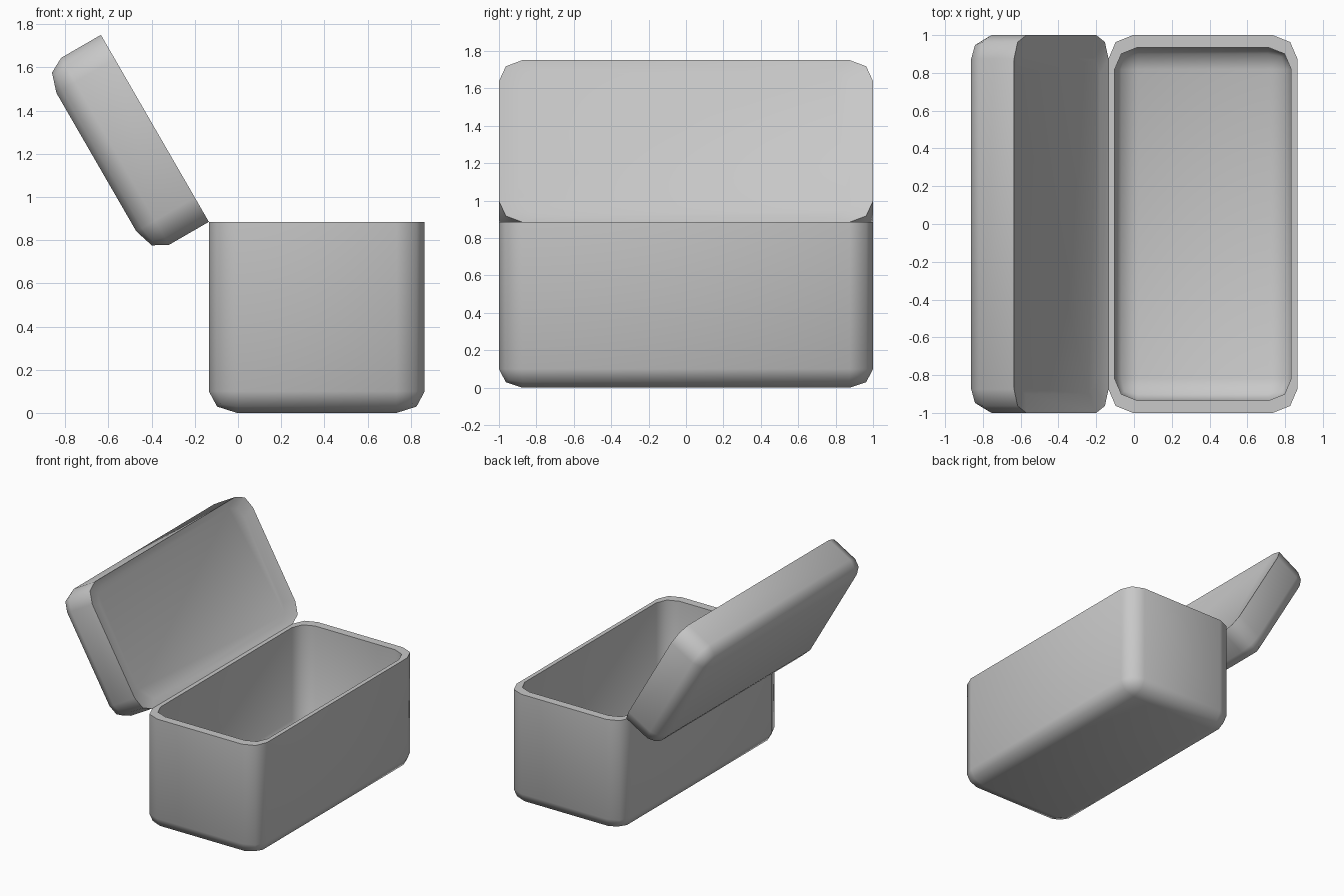
import bpy, bmesh, math
from mathutils import Matrix, Vector

if "Cube" in bpy.data.objects:
    bpy.data.objects.remove(bpy.data.objects["Cube"], do_unlink=True)

COLOUR = (0.58, 0.58, 0.58, 1)
grey = bpy.data.materials.new("mid_grey")
grey.use_nodes = True
grey.diffuse_color = COLOUR
grey.node_tree.nodes["Principled BSDF"].inputs["Base Color"].default_value = COLOUR

WIDTH, LENGTH, HINGE_Z = 1.0, 2.0, 0.885
RADIUS = Vector((0.13, 0.125, 0.1))


def at_rim(item):
    return all(abs(v.co.z) < 1e-3 for v in item.verts)


def rounded_block(depth, scale=1.0):
    """Block rounded at its corners and floor, with its flat cap at z = 0."""
    size = Vector((WIDTH * scale, LENGTH * scale, depth))
    radius = RADIUS * scale
    # The bevel is made at unit radius, then stretched to its radius on each axis
    unit = Vector([s / r for s, r in zip(size, radius)])
    bm = bmesh.new()
    bmesh.ops.create_cube(bm, size=1)
    bmesh.ops.scale(bm, vec=unit, verts=bm.verts)
    bmesh.ops.translate(bm, vec=(0, 0, -unit.z / 2), verts=bm.verts)
    soft = [e for e in bm.edges if not at_rim(e)]
    bmesh.ops.bevel(bm, geom=soft, offset=1, segments=2, profile=0.5, affect='EDGES')
    bmesh.ops.scale(bm, vec=radius, verts=bm.verts)
    return bm


def cap_of(bm):
    return max((f for f in bm.faces if at_rim(f)), key=lambda f: f.calc_area())


def inset_cap(bm, scale, depth):
    """Ring of faces from the cap's edge to a smaller, sunken cap."""
    cap = bmesh.ops.extrude_discrete_faces(bm, faces=[cap_of(bm)])["faces"][0]
    for v in cap.verts:
        v.co = (v.co.x * scale, v.co.y * scale, -depth)
    return cap


def finish(name, bm, matrix, sharp_angle):
    bmesh.ops.transform(bm, matrix=matrix, verts=bm.verts)
    mesh = bpy.data.meshes.new(name)
    bm.to_mesh(mesh)
    bm.free()
    mesh.materials.append(grey)
    obj = bpy.data.objects.new(name, mesh)
    bpy.context.collection.objects.link(obj)
    bpy.ops.object.select_all(action='DESELECT')
    obj.select_set(True)
    bpy.context.view_layer.objects.active = obj
    bpy.ops.object.shade_smooth_by_angle(angle=math.radians(sharp_angle))


# Box: the cap becomes a flat rim, and a smaller reversed block lines the inside
INNER = 0.935
bm = rounded_block(HINGE_Z)
bm.faces.remove(inset_cap(bm, INNER, 0))
lining = rounded_block(HINGE_Z - 0.06, INNER)
lining.faces.remove(cap_of(lining))
bmesh.ops.reverse_faces(lining, faces=lining.faces)
lining_mesh = bpy.data.meshes.new("lining")
lining.to_mesh(lining_mesh)
lining.free()
bm.from_mesh(lining_mesh)
bpy.data.meshes.remove(lining_mesh)
bmesh.ops.remove_doubles(bm, verts=bm.verts, dist=0.002)
finish("box", bm, Matrix.Translation((0.365, 0, HINGE_Z)), 50)

# Lid: a shallow block with a slightly dished inside, swung open about the hinge edge
bm = rounded_block(0.313)
inset_cap(bm, 0.9, 0.025)
hinge = Matrix.Translation((-0.135, 0, HINGE_Z))
swing = Matrix.Rotation(math.radians(-120), 4, 'Y')
turn_over = Matrix.Rotation(math.pi, 4, 'X')
finish("lid", bm, hinge @ swing @ Matrix.Translation((WIDTH / 2, 0, 0)) @ turn_over, 50)
